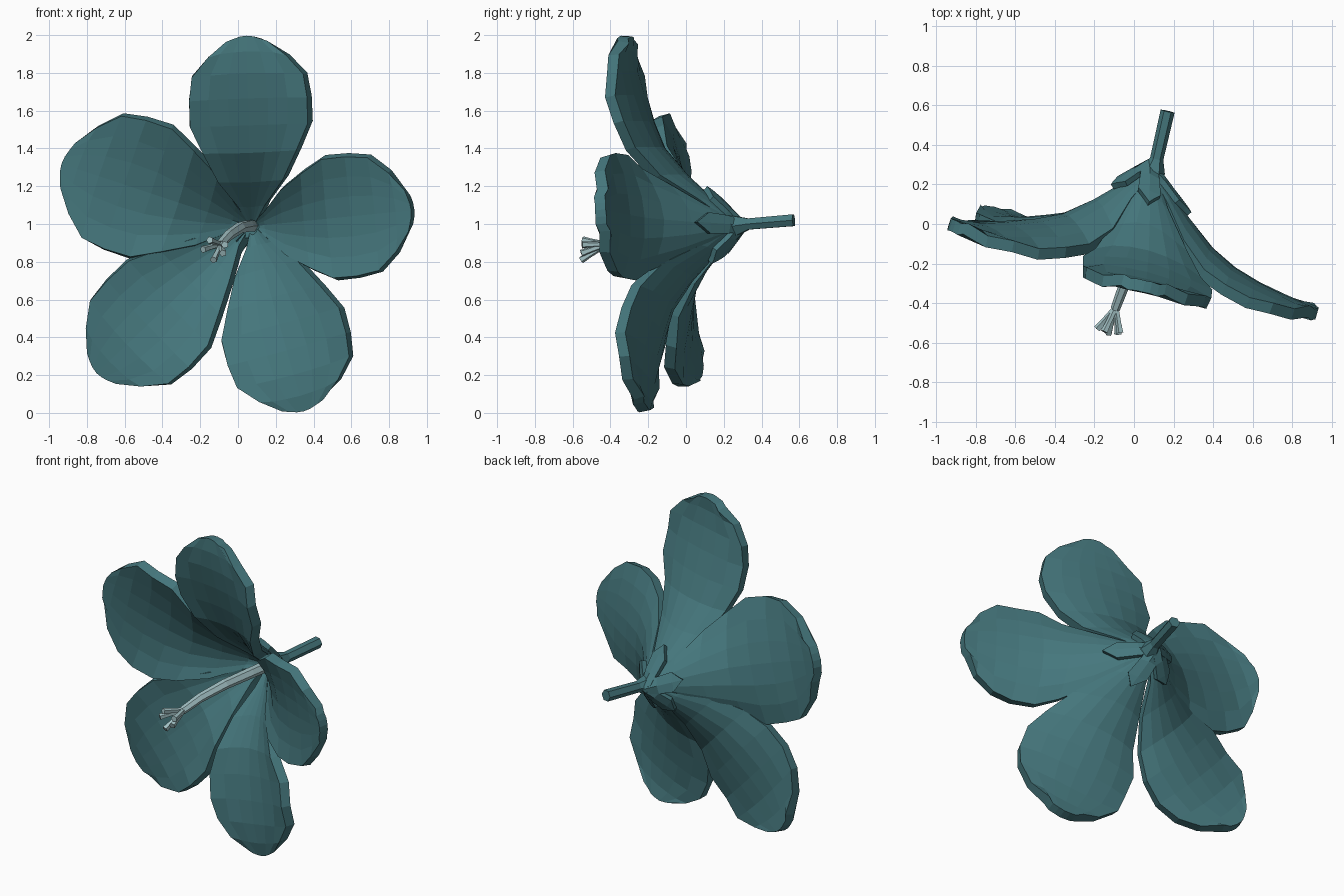
import bpy, bmesh, math
from mathutils import Vector

if "Cube" in bpy.data.objects:
    bpy.data.objects.remove(bpy.data.objects["Cube"])


def material(name, rgb):
    m = bpy.data.materials.new(name)
    m.diffuse_color = (*rgb, 1)
    m.use_nodes = True
    m.node_tree.nodes["Principled BSDF"].inputs["Base Color"].default_value = m.diffuse_color
    return m


TEAL = material("deep teal", (0.06, 0.185, 0.205))
PALE = material("pale teal", (0.36, 0.53, 0.55))


def lerp_table(table, v):
    if v <= table[0][0]:
        return table[0][1]
    for (a, fa), (b, fb) in zip(table, table[1:]):
        if v <= b:
            return fa + (fb - fa) * (v - a) / (b - a)
    return table[-1][1]


def add_object(name, bm, mat):
    bmesh.ops.recalc_face_normals(bm, faces=bm.faces)
    me = bpy.data.meshes.new(name)
    bm.to_mesh(me)
    bm.free()
    me.materials.append(mat)
    ob = bpy.data.objects.new(name, me)
    bpy.context.collection.objects.link(ob)
    return ob


# Trumpet shape: depth behind the tilted rim plane by distance from the axis
BASE = Vector((0.08, 0.99))
TRUMPET = [(0, .5), (.12, .39), (.3, .21), (.42, .125), (.5, .095),
           (.62, .055), (.8, .01), (.93, 0), (1.05, .015)]


def depth(x, z):
    r0 = math.hypot(x - BASE.x, z - BASE.y)
    k = min(1, r0 / .5)
    r = math.hypot(x - BASE.x + .07 * k, z - BASE.y + .02 * k)
    return -.126 - .23 * x - .08 * z + lerp_table(TRUMPET, r)


def blade(name, tip, widths, columns, thickness, lift, bend, wave=0,
          scale=1, skew=0, shift=0, pinch=(0, 0), cup=0):
    """Leaf-shaped plate laid on the trumpet, from the centre to a tip."""
    bm = bmesh.new()
    axis = Vector(tip) - BASE
    side = Vector((-axis.y, axis.x)).normalized()
    rows = []
    for i, (t0, w) in enumerate(widths):
        row = []
        t = t0 - skew * math.sin(math.pi * t0)
        for j in range(columns + 1):
            u = 2 * j / columns - 1
            ww = w * scale * (1 + wave * (-1) ** i * abs(u))
            ww *= 1 - pinch[u > 0] * (1 - t) ** 3
            p = BASE + axis * (t - bend * t ** 4 * u * u) + side * u * ww
            y = depth(p.x, p.y) + lift + wave * .4 * (-1) ** (i + j) * u * u * t
            y += shift * min(1, t * 2) - cup * u * u * math.sin(math.pi * t)
            row.append(bm.verts.new((p.x, y, p.y)))
        rows.append(row)
    for a, b in zip(rows, rows[1:]):
        for j in range(columns):
            bm.faces.new((a[j], a[j + 1], b[j + 1], b[j]))
    ob = add_object(name, bm, TEAL)
    mod = ob.modifiers.new("thickness", 'SOLIDIFY')
    mod.thickness = thickness
    mod.offset = 0
    return ob


def tube(name, points, radii, sides, mat):
    """Faceted tube along a path with closed ends."""
    bm = bmesh.new()
    pts = [Vector(p) for p in points]
    rings = []
    for i, p in enumerate(pts):
        d = (pts[min(i + 1, len(pts) - 1)] - pts[max(i - 1, 0)]).normalized()
        a = d.cross(Vector((0, 0, 1))).normalized()
        b = d.cross(a)
        rings.append([bm.verts.new(p + radii[i] * (
            a * math.cos(k * math.tau / sides) + b * math.sin(k * math.tau / sides)))
            for k in range(sides)])
    for r, s in zip(rings, rings[1:]):
        for k in range(sides):
            n = (k + 1) % sides
            bm.faces.new((r[k], r[n], s[n], s[k]))
    bm.faces.new(rings[0])
    bm.faces.new(rings[-1])
    return add_object(name, bm, mat)


# Five petals: tip, width scale, skew, backward shift, pinch of each side
PETAL = [(0, .02), (.12, .1), (.25, .2), (.4, .285), (.54, .33),
         (.68, .342), (.81, .305), (.92, .225), (1, .11)]
PETALS = {"top": ((.05, 1.995), .96, 0, 0, (.2, .15)),
          "right": ((.925, 1.075), .98, .06, 0, (.15, .15)),
          "lower_right": ((.355, .015), 1, 0, 0, (.35, .15)),
          "lower_left": ((-.74, .215), .98, 0, .05, (.25, .8)),
          "left": ((-.925, 1.32), 1.1, 0, .035, (.2, .25))}
for where, (tip, scale, skew, shift, pinch) in PETALS.items():
    blade("petal_" + where, tip, PETAL, 6, .06, -.03, .035, .025,
          scale, skew, shift, pinch, .035)

# Five small sepals behind the petals
SEPAL = [(0, .03), (.35, .045), (.75, .055), (1, .02)]
for where, data in PETALS.items():
    direction = (Vector(data[0]) - BASE).normalized()
    blade("sepal_" + where, BASE + direction * .2, SEPAL, 2, .03, .04, .1)

# Stem with a swollen top
tube("stem", [(.07, .17, .99), (.1, .27, .99), (.115, .33, 1.0), (.17, .57, 1.02)],
     [.075, .058, .034, .036], 6, TEAL)

# Curved column in the throat and its forked tips
tube("style_column", [(.085, .24, .99), (.055, .05, .99), (.01, -.15, .98),
                      (-.05, -.31, .94), (-.095, -.43, .89)],
     [.034, .033, .031, .028, .024], 6, PALE)
ends = [(-.185, -.53, .865), (-.13, -.555, .81), (-.08, -.555, .845),
        (-.07, -.55, .89), (-.15, -.545, .915)]
for i, e in enumerate(ends):
    start = Vector((-.09, -.42, .893))
    e = Vector(e)
    tube("stigma_%d" % (i + 1), [start, start.lerp(e, .7), e],
         [.014, .016, .02], 5, PALE)
